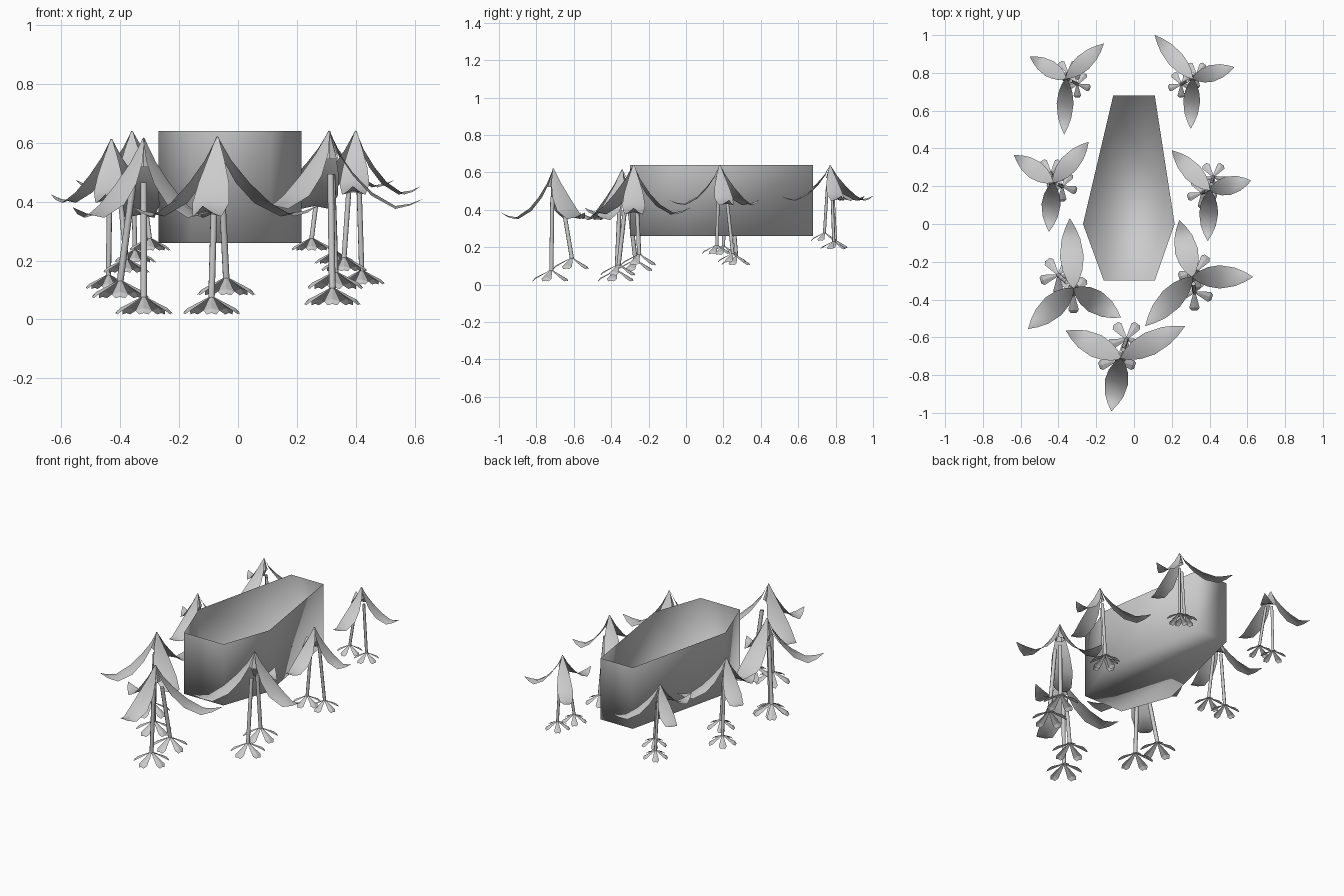
import bpy, math
from mathutils import Vector

if "Cube" in bpy.data.objects:
    bpy.data.objects.remove(bpy.data.objects["Cube"])


def make_mesh(name, verts, faces, smooth=True):
    me = bpy.data.meshes.new(name)
    me.from_pydata([tuple(v) for v in verts], [], faces)
    me.update()
    for p in me.polygons:
        p.use_smooth = smooth
    ob = bpy.data.objects.new(name, me)
    bpy.context.collection.objects.link(ob)
    return ob


# open six-sided box in the middle
outline = [(-.11, .68), (-.27, 0), (-.16, -.30), (.11, -.30), (.215, 0), (.11, .68)]
box = [(x, y, .26) for x, y in outline] + [(x, y, .64) for x, y in outline]
make_mesh("open_box", box, [(i, (i + 1) % 6, (i + 1) % 6 + 6, i + 6) for i in range(6)]
          + [(5, 4, 3, 2, 1, 0)])


def blade(origin, angle, rows, fold):
    """Leaf strip from rows of (reach, height, half width), raised along the middle."""
    d = Vector((math.cos(angle), math.sin(angle), 0))
    side = Vector((-d.y, d.x, 0))
    verts, faces = [], []
    for r, z, w in rows:
        c = origin + d * r + Vector((0, 0, z))
        verts += [c - side * w, c + Vector((0, 0, fold * w)), c + side * w]
    for i in range(len(rows) - 1):
        for k in (0, 1):
            a = 3 * i + k
            faces.append((a, a + 3, a + 4, a + 1))
    return verts, faces


def merge(parts):
    verts, faces = [], []
    for v, f in parts:
        n = len(verts)
        verts += v
        faces += [tuple(i + n for i in q) for q in f]
    return verts, faces


# petal profile: fraction of reach, drop, half width
PETAL = [(0, 0, .004), (.1, -.08, .03), (.25, -.155, .052), (.45, -.225, .063),
         (.7, -.27, .05), (.86, -.258, .028), (1, -.235, .001)]
FOOT = [(.008, 0, .007), (.045, -.022, .017), (.085, -.045, .028), (.1, -.058, .016)]


def petals(name, apex, tips, s):
    parts = []
    for tx, ty in tips:
        d = Vector((tx - apex.x, ty - apex.y))
        rows = [(t * d.length, z * s, w * s) for t, z, w in PETAL]
        parts.append(blade(apex, math.atan2(d.y, d.x), rows, .2))
    make_mesh(name + "_petals", *merge(parts))


def leg(name, top, foot, s):
    axis = top - foot
    bpy.ops.mesh.primitive_cylinder_add(vertices=8, radius=.0115 * s, depth=axis.length,
                                        location=(top + foot) / 2,
                                        rotation=axis.to_track_quat('Z', 'Y').to_euler())
    ob = bpy.context.object
    ob.name = name + "_leg"
    bpy.ops.object.shade_smooth_by_angle(angle=math.radians(50))
    # splayed foot of five small leaves
    rows = [(r * s, z * s, w * s) for r, z, w in FOOT]
    parts = [blade(foot, math.radians(-90 + 72 * k), rows, .3) for k in range(5)]
    make_mesh(name + "_foot", *merge(parts), smooth=False)


# apex, size, petal tips, feet
FIGURES = {
    "front": ((-.07, -.71, .62), 1.0, [(-.36, -.565), (.27, -.54), (-.12, -.99)],
              [(-.09, -.72, .075), (-.04, -.61, .14)]),
    "front_left": ((-.32, -.34, .615), 1.0, [(-.34, .03), (-.56, -.555), (-.07, -.495)],
                   [(-.32, -.37, .075), (-.40, -.27, .13)]),
    "front_right": ((.31, -.28, .64), .98, [(.24, .02), (.63, -.28), (.06, -.54)],
                    [(.32, -.36, .105), (.33, -.25, .16)]),
    "middle_left": ((-.43, .22, .612), .8, [(-.635, .365), (-.24, .435), (-.45, -.04)],
                    [(-.44, .27, .15), (-.38, .20, .205)]),
    "middle_right": ((.40, .18, .64), .8, [(.20, .39), (.62, .23), (.39, -.09)],
                     [(.42, .25, .165), (.36, .165, .21)]),
    "back_left": ((-.36, .77, .64), .71, [(-.55, .885), (-.16, .955), (-.37, .475)],
                  [(-.30, .74, .275), (-.35, .80, .235)]),
    "back_right": ((.31, .77, .64), .71, [(.11, 1.0), (.53, .83), (.30, .505)],
                   [(.25, .74, .275), (.33, .79, .23)]),
}

for name, (apex, s, tips, feet) in FIGURES.items():
    apex = Vector(apex)
    petals(name, apex, tips, s)
    # small pointed hood
    bpy.ops.mesh.primitive_cone_add(vertices=6, radius1=.03 * s, radius2=0, depth=.1 * s,
                                    end_fill_type='NOTHING',
                                    location=apex - Vector((0, 0, .048 * s)))
    bpy.context.object.name = name + "_hood"
    for fx, fy, fz in feet:
        foot = Vector((fx, fy, fz))
        top = apex.lerp(Vector((fx, fy, apex.z)), .45) - Vector((0, 0, .15 * s))
        leg(name, top, foot, s)
